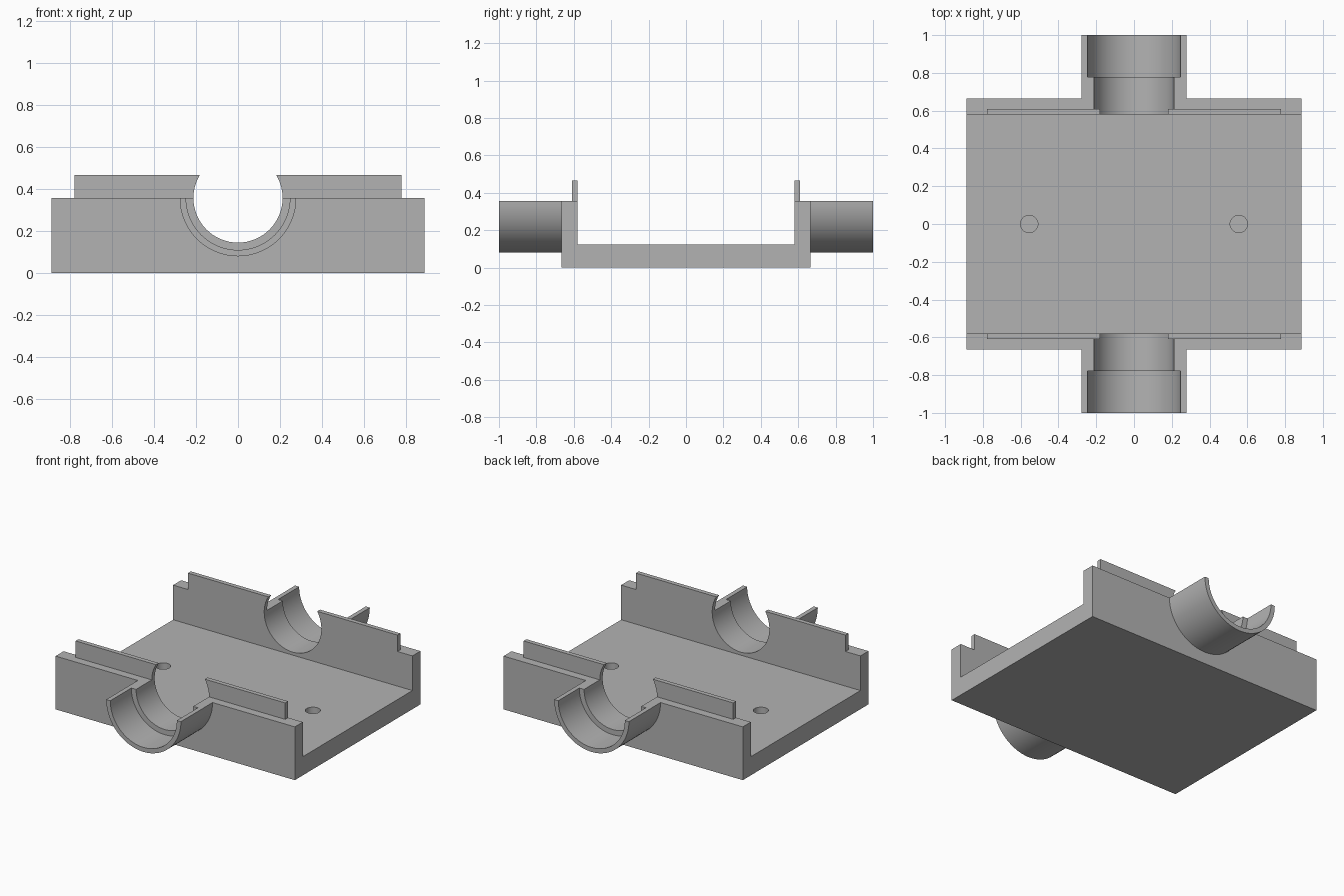
import bpy
import bmesh
from math import pi, sin, cos, asin, sqrt

cube = bpy.data.objects.get("Cube")
if cube:
    bpy.data.objects.remove(cube, do_unlink=True)

# Main dimensions
HALF_X, HALF_Y, INNER_Y = 0.887, 0.665, 0.58
FLOOR, RIM, LIP_TOP = 0.125, 0.357, 0.467
LIP_X, LIP_Y = 0.777, 0.61
BORE, SEAT, OUTER = 0.212, 0.247, 0.277
SEAT_Y, END_Y = 0.777, 1.0
SEGMENTS = 64

grey = bpy.data.materials.new("plain_grey")
grey.use_nodes = True
GREY = (0.45, 0.45, 0.45, 1)
grey.diffuse_color = GREY
grey.node_tree.nodes["Principled BSDF"].inputs["Base Color"].default_value = GREY


def loft(name, sections, closed=False):
    """Join matching cross-sections into a solid with capped ends."""
    bm = bmesh.new()
    rings = [[bm.verts.new(p) for p in s] for s in sections]
    n = len(rings[0])
    for a, b in zip(rings, rings[1:]):
        for i in range(n):
            j = (i + 1) % n
            bm.faces.new((a[i], a[j], b[j], b[i]))
    bm.faces.new(rings[0])
    bm.faces.new(rings[-1])
    bmesh.ops.recalc_face_normals(bm, faces=bm.faces)
    mesh = bpy.data.meshes.new(name)
    bm.to_mesh(mesh)
    bm.free()
    mesh.materials.append(grey)
    obj = bpy.data.objects.new(name, mesh)
    bpy.context.collection.objects.link(obj)
    return obj


def smooth(obj):
    bpy.ops.object.select_all(action='DESELECT')
    obj.select_set(True)
    bpy.context.view_layer.objects.active = obj
    bpy.ops.object.shade_smooth_by_angle(angle=pi / 6)


def cylinder(name, radius, depth, location, rotation=(0, 0, 0)):
    bpy.ops.mesh.primitive_cylinder_add(vertices=SEGMENTS, radius=radius, depth=depth,
                                        location=location, rotation=rotation)
    obj = bpy.context.object
    obj.name = name
    obj.data.materials.append(grey)
    return obj


# Tray: a U-shaped channel running along x
channel = [(-HALF_Y, 0), (HALF_Y, 0), (HALF_Y, RIM), (INNER_Y, RIM),
           (INNER_Y, FLOOR), (-INNER_Y, FLOOR), (-INNER_Y, RIM), (-HALF_Y, RIM)]
tray = loft("tray", [[(x, y, z) for y, z in channel] for x in (-HALF_X, HALF_X)])

# Shaft bore through both walls and two blind holes in the floor
cutters = [cylinder("bore_cutter", BORE, 3, (0, 0, RIM), (pi / 2, 0, 0))]
for side, x in (("right", -0.555), ("left", 0.555)):
    cutters.append(cylinder(side + "_hole_cutter", 0.046, 0.16, (x, 0, FLOOR)))
for cutter in cutters:
    mod = tray.modifiers.new(cutter.name, 'BOOLEAN')
    mod.operation = 'DIFFERENCE'
    mod.solver = 'EXACT'
    mod.object = cutter
    bpy.context.view_layer.objects.active = tray
    bpy.ops.object.modifier_apply(modifier=mod.name)
for cutter in cutters:
    bpy.data.objects.remove(cutter, do_unlink=True)
smooth(tray)

# Stepped half-tube section, as radius and distance from the middle
step = [(BORE, HALF_Y), (OUTER, HALF_Y), (OUTER, END_Y),
        (SEAT, END_Y), (SEAT, SEAT_Y), (BORE, SEAT_Y)]
# Lip end follows the bore as it curves inwards above the rim
rise = asin((LIP_TOP - RIM) / BORE)
lip_arc = [(BORE * cos(rise * i / 8), RIM + BORE * sin(rise * i / 8)) for i in range(9)]
lip_profile = lip_arc + [(LIP_X, LIP_TOP), (LIP_X, RIM)]

for end, sy in (("front", -1), ("back", 1)):
    half = SEGMENTS // 2
    angles = [pi + pi * i / half for i in range(half + 1)]
    tube = loft(end + "_half_tube",
                [[(r * cos(a), sy * y, RIM + r * sin(a)) for r, y in step] for a in angles])
    smooth(tube)
    for side, sx in (("right", -1), ("left", 1)):
        lip = loft(f"{end}_{side}_lip",
                   [[(sx * x, sy * y, z) for x, z in lip_profile] for y in (INNER_Y, LIP_Y)])
        smooth(lip)
